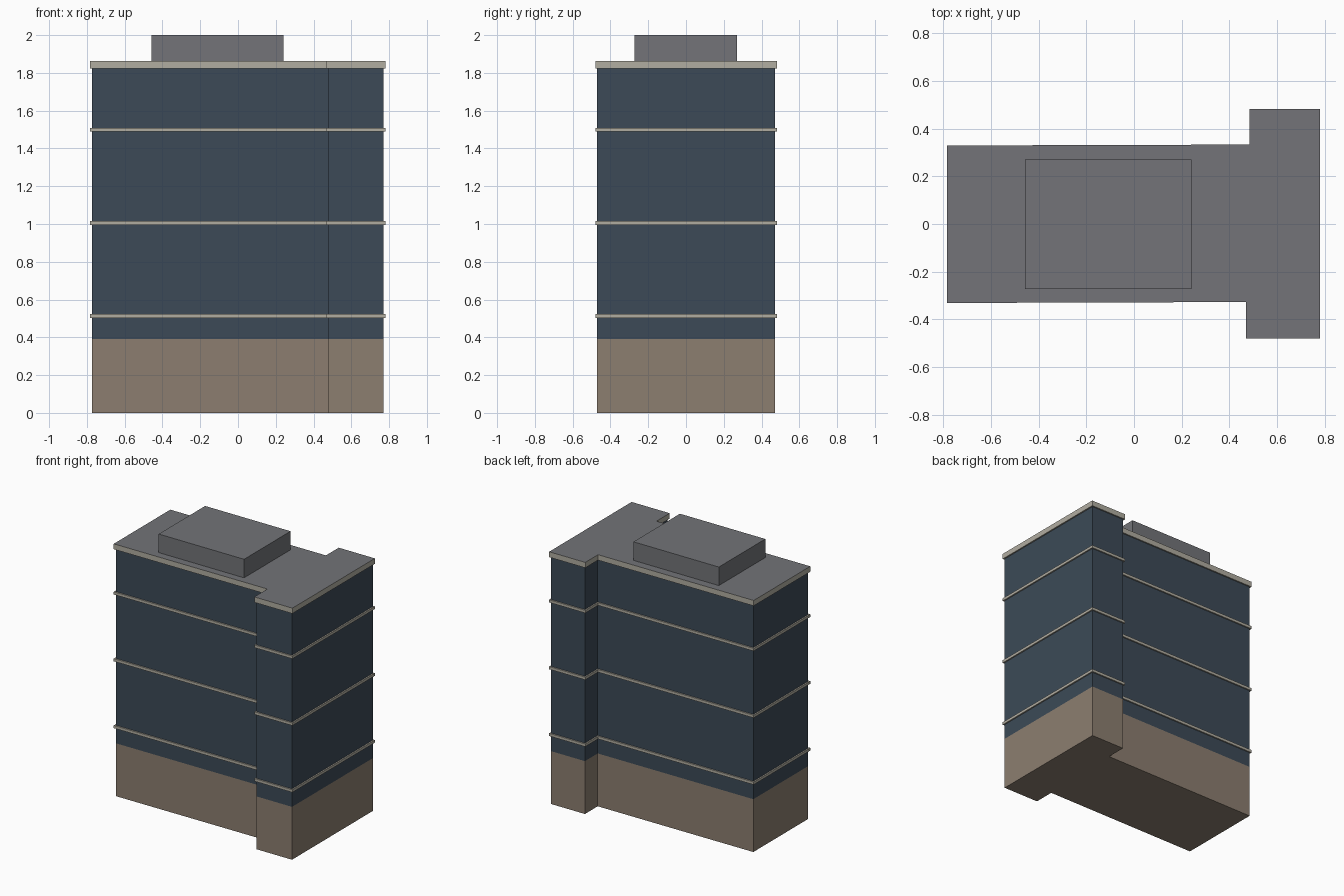
import bpy, bmesh
from mathutils import Vector

if "Cube" in bpy.data.objects:
    bpy.data.objects.remove(bpy.data.objects["Cube"])


def material(name, rgb):
    lin = [(c / 255 / 12.92 if c <= 10 else ((c / 255 + 0.055) / 1.055) ** 2.4) for c in rgb]
    m = bpy.data.materials.new(name)
    m.diffuse_color = (*lin, 1)
    m.use_nodes = True
    m.node_tree.nodes["Principled BSDF"].inputs["Base Color"].default_value = m.diffuse_color
    return m


STONE = material("brown stone", (140, 126, 112))
GLASS = material("dark blue glass", (60, 74, 87))
TRIM = material("pale trim", (177, 173, 161))
ROOF = material("roof grey", (115, 116, 120))

# T-shaped footprint of the walls, counter-clockwise
PLAN = [(-0.773, -0.321), (0.479, -0.317), (0.479, -0.47), (0.77, -0.47),
        (0.77, 0.472), (0.495, 0.472), (0.495, 0.323), (-0.773, 0.319)]


def offset(points, d):
    """Move every edge of the outline outward by d."""
    result = []
    n = len(points)
    for i in range(n):
        p = Vector(points[i])
        a = (p - Vector(points[i - 1])).normalized()
        b = (Vector(points[(i + 1) % n]) - p).normalized()
        na, nb = Vector((a.y, -a.x)), Vector((b.y, -b.x))
        result.append(p + (na + nb) * (d / (1 + na.dot(nb))))
    return result


def prism(name, points, z0, z1, side, top=None):
    bm = bmesh.new()
    low = [bm.verts.new((x, y, z0)) for x, y in points]
    high = [bm.verts.new((x, y, z1)) for x, y in points]
    n = len(points)
    bm.faces.new(low[::-1])
    bm.faces.new(high).material_index = 1 if top else 0
    for i in range(n):
        j = (i + 1) % n
        bm.faces.new((low[i], low[j], high[j], high[i]))
    mesh = bpy.data.meshes.new(name)
    mesh.materials.append(side)
    if top:
        mesh.materials.append(top)
    bm.to_mesh(mesh)
    bm.free()
    obj = bpy.data.objects.new(name, mesh)
    bpy.context.collection.objects.link(obj)
    return obj


# Main body
prism("stone_base", PLAN, 0, 0.39, STONE)
prism("glass_walls", PLAN, 0.39, 1.823, GLASS)

# Floor bands and roof edge
rim = offset(PLAN, 0.01)
for i in range(3):
    z = 0.513 + i * 0.493
    prism(f"floor_band_{i + 1}", rim, z - 0.01, z + 0.01, TRIM)
prism("roof_slab", rim, 1.823, 1.863, TRIM, ROOF)

# Rooftop plant room
prism("plant_room", [(-0.457, -0.272), (0.24, -0.272), (0.24, 0.27), (-0.457, 0.27)],
      1.863, 2.0, ROOF)
